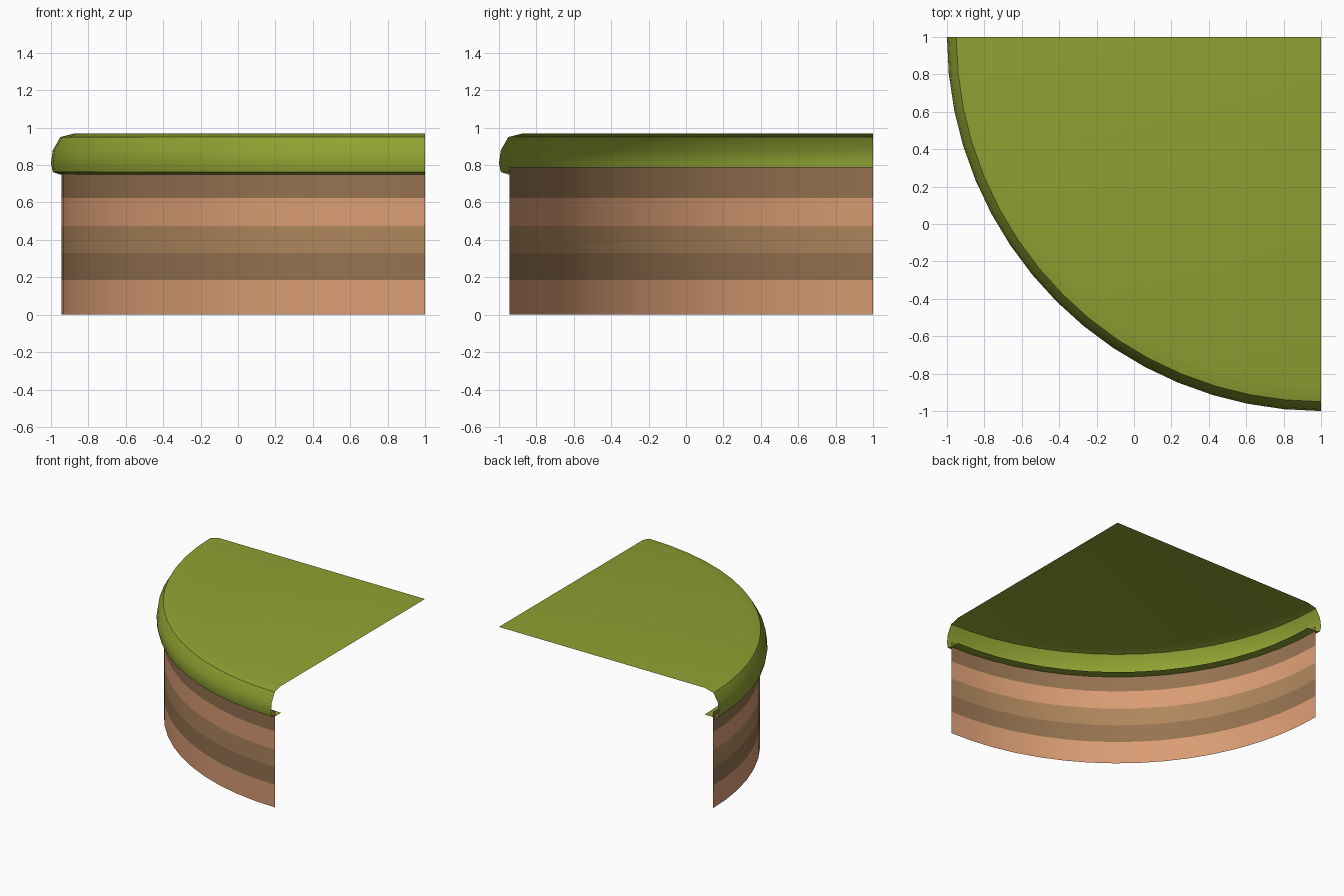
import bpy, math

if "Cube" in bpy.data.objects:
    bpy.data.objects.remove(bpy.data.objects["Cube"])

SEGMENTS = 16
CENTRE = (1.0, 1.0)


def material(name, rgb):
    lin = [(c / 255 / 12.92) if c < 11 else ((c / 255 + 0.055) / 1.055) ** 2.4 for c in rgb]
    m = bpy.data.materials.new(name)
    m.diffuse_color = (*lin, 1)
    m.use_nodes = True
    m.node_tree.nodes["Principled BSDF"].inputs["Base Color"].default_value = m.diffuse_color
    return m


def quarter_lathe(name, profile, mats, strip_mats, tip_z=None):
    """Sweep an (r, z) profile, listed bottom to top, through a quarter turn."""
    verts, faces, slots = [], [], []
    n = len(profile)
    for i in range(SEGMENTS + 1):
        a = math.pi + i * math.pi / 2 / SEGMENTS
        verts += [(CENTRE[0] + r * math.cos(a), CENTRE[1] + r * math.sin(a), z)
                  for r, z in profile]
    for i in range(SEGMENTS):
        for j in range(n - 1):
            a, b = i * n + j, (i + 1) * n + j
            faces.append((a, b, b + 1, a + 1))
            slots.append(strip_mats[j])
    if tip_z is not None:
        verts.append((*CENTRE, tip_z))
        for i in range(SEGMENTS):
            faces.append((i * n + n - 1, (i + 1) * n + n - 1, len(verts) - 1))
            slots.append(0)
    mesh = bpy.data.meshes.new(name)
    mesh.from_pydata(verts, [], faces)
    for m in mats:
        mesh.materials.append(m)
    for p, s in zip(mesh.polygons, slots):
        p.material_index = s
    ob = bpy.data.objects.new(name, mesh)
    bpy.context.collection.objects.link(ob)
    bpy.ops.object.select_all(action='DESELECT')
    ob.select_set(True)
    bpy.context.view_layer.objects.active = ob
    bpy.ops.object.shade_smooth_by_angle(angle=math.radians(35))
    return ob


# Grass cap with rounded rim and a lip tucked under
grass = material("grass", (144, 162, 50))
rim = [(1.87, 0.75), (1.95, 0.75), (1.99, 0.763), (2.0, 0.81),
       (1.99, 0.88), (1.95, 0.95), (1.87, 0.97)]
quarter_lathe("grass_cap", rim, [grass], [0] * (len(rim) - 1), tip_z=0.97)

# Curved earth wall with coloured layers
light = material("earth_light", (218, 157, 116))
dark = material("earth_dark", (150, 115, 80))
mid = material("earth_mid", (175, 134, 93))
layers = [0, 0.185, 0.33, 0.475, 0.625, 0.79]
quarter_lathe("earth_wall", [(1.945, z) for z in layers],
              [light, dark, mid], [0, 1, 2, 0, 1])
